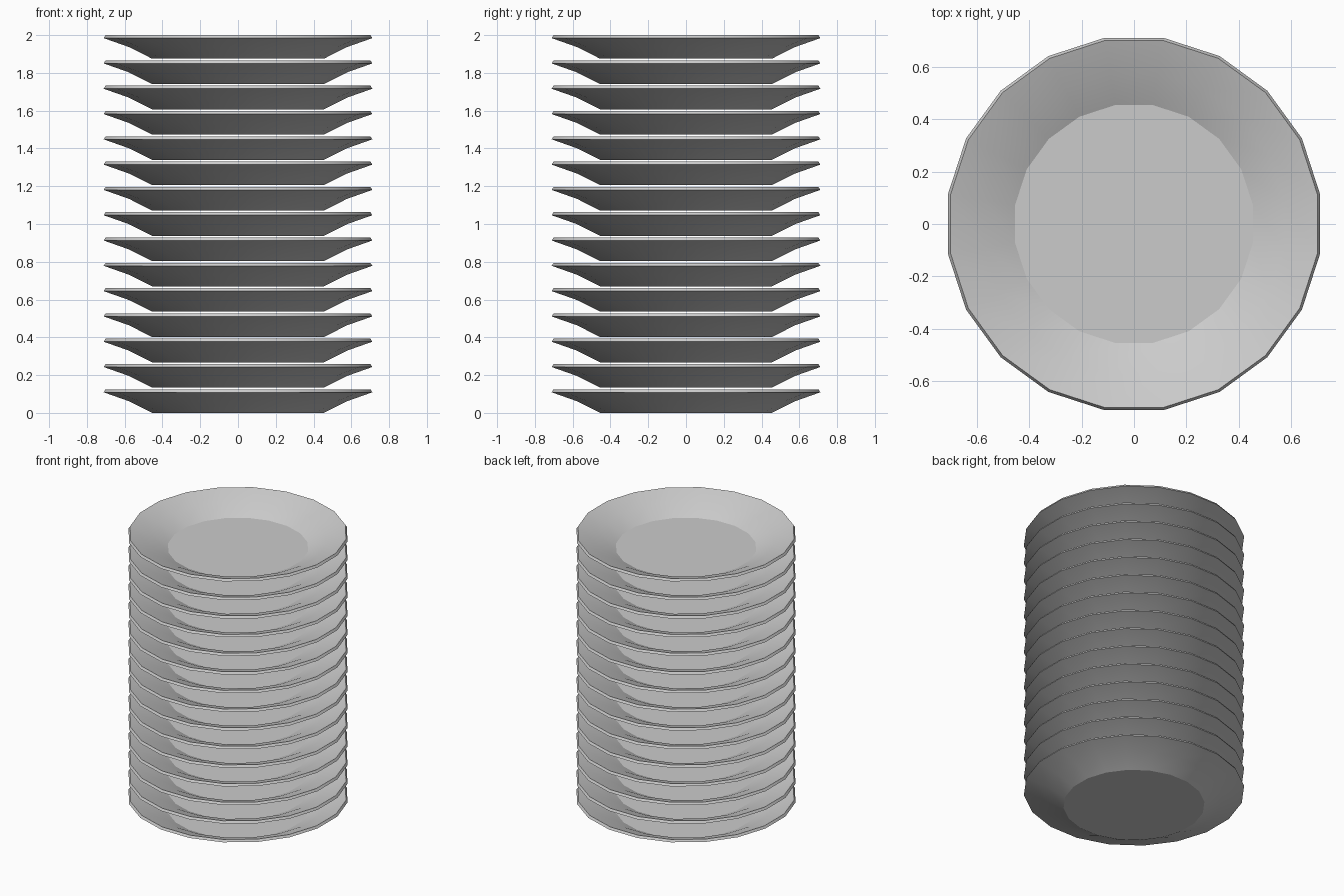
import bpy, bmesh, math

if "Cube" in bpy.data.objects:
    bpy.data.objects.remove(bpy.data.objects["Cube"])

SIDES, COUNT, HEIGHT = 20, 15, 0.125
PITCH = (2.0 - HEIGHT) / (COUNT - 1)

# Plate cross-section (radius, z): underside, slanted lip, then inside down to the floor
PROFILE = [(0.46, 0.0), (0.585, 0.062), (0.72, 0.109),
           (0.71, HEIGHT), (0.58, 0.079), (0.46, 0.02)]


def plate_mesh():
    bm = bmesh.new()
    rings = []
    for r, z in PROFILE:
        ring = []
        for i in range(SIDES):
            a = 2 * math.pi * (i + 0.5) / SIDES
            ring.append(bm.verts.new((r * math.cos(a), r * math.sin(a), z)))
        rings.append(ring)
    for low, high in zip(rings, rings[1:]):
        for i in range(SIDES):
            j = (i + 1) % SIDES
            bm.faces.new((low[i], low[j], high[j], high[i]))
    bm.faces.new(rings[0][::-1])   # foot
    bm.faces.new(rings[-1])        # eating surface
    bmesh.ops.recalc_face_normals(bm, faces=bm.faces)
    # Smooth walls, crisp foot, lip and floor edges
    for f in bm.faces:
        f.smooth = len(f.verts) == 4
    for e in bm.edges:
        e.smooth = e.calc_face_angle(0) < math.radians(22)
    mesh = bpy.data.meshes.new("plate")
    bm.to_mesh(mesh)
    bm.free()
    return mesh


# Stack of identical plates
mesh = plate_mesh()
for n in range(COUNT):
    plate = bpy.data.objects.new(f"plate_{n + 1:02d}", mesh)
    plate.location.z = n * PITCH
    bpy.context.collection.objects.link(plate)
